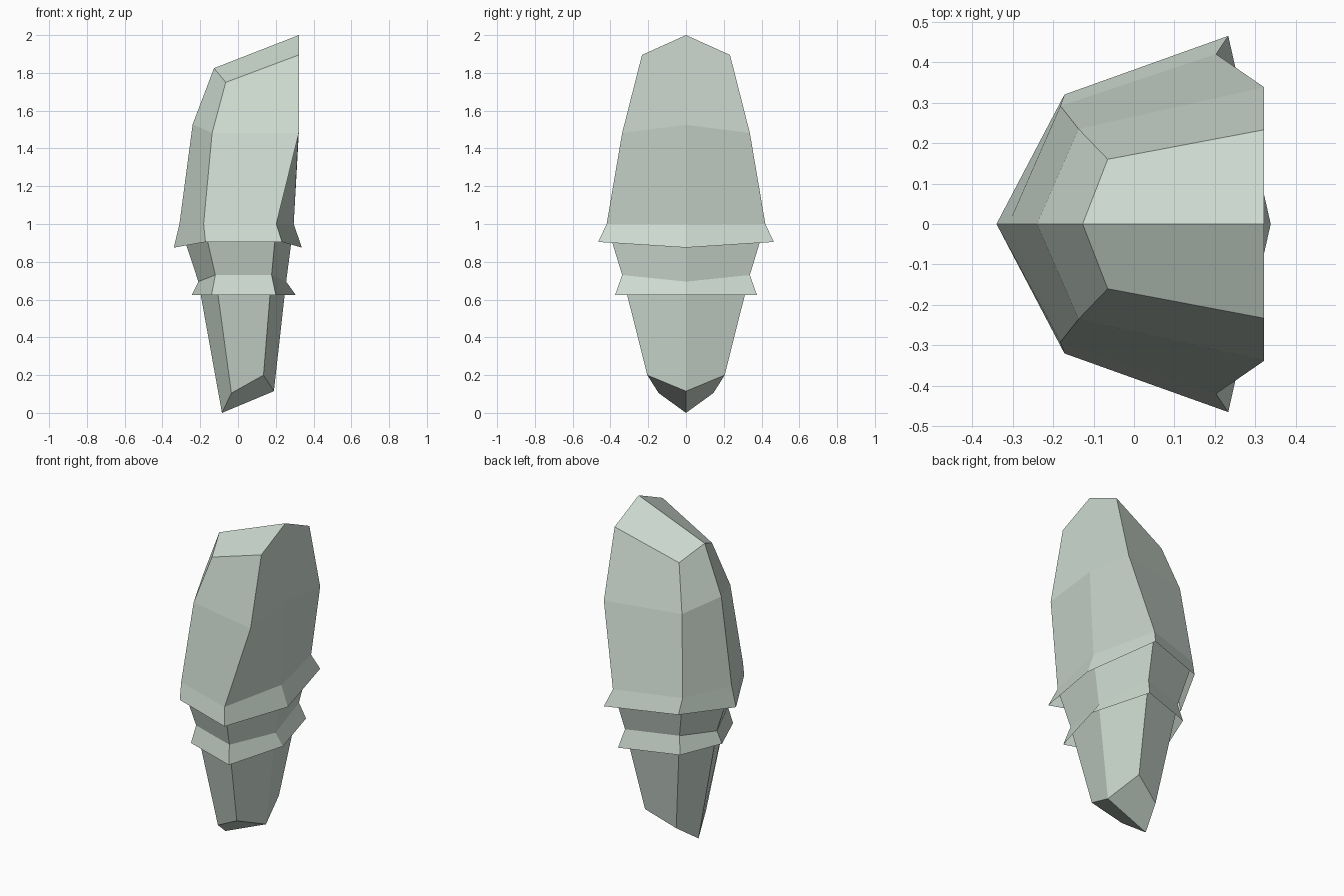
import bpy, bmesh

if "Cube" in bpy.data.objects:
    bpy.data.objects.remove(bpy.data.objects["Cube"])

mat = bpy.data.materials.new("pale grey green")
mat.diffuse_color = (0.61, 0.70, 0.63, 1)
mat.use_nodes = True
mat.node_tree.nodes["Principled BSDF"].inputs["Base Color"].default_value = mat.diffuse_color


def ring(bm, back, back_corner, front_corner, front):
    """Six-sided ring, mirrored over y = 0; the tips are (x, z), the corners (x, y, z)."""
    half = [(back[0], 0, back[1]), back_corner, front_corner, (front[0], 0, front[1])]
    other = [(x, -y, z) for x, y, z in (front_corner, back_corner)]
    return [bm.verts.new(p) for p in half + other]


def loft(name, rings, caps=False):
    bm = bmesh.new()
    loops = [ring(bm, *r) for r in rings]
    for low, high in zip(loops, loops[1:]):
        for i in range(6):
            j = (i + 1) % 6
            bm.faces.new((low[j], low[i], high[i], high[j]))
    if caps:  # each end closes with two faces meeting in a ridge on y = 0
        for r in (loops[0], loops[-1]):
            bm.faces.new(r[0:4])
            bm.faces.new((r[3], r[4], r[5], r[0]))
        bmesh.ops.recalc_face_normals(bm, faces=bm.faces)
    me = bpy.data.meshes.new(name)
    bm.to_mesh(me)
    bm.free()
    me.materials.append(mat)
    ob = bpy.data.objects.new(name, me)
    bpy.context.collection.objects.link(ob)
    return ob


# Rings, from the bottom up
foot = ((-0.085, 0.0), (-0.035, 0.145, 0.105), (0.135, 0.205, 0.2), (0.19, 0.115))
waist = ((-0.21, 0.695), (-0.12, 0.235, 0.73), (0.178, 0.338, 0.73), (0.255, 0.695))
shoulder = ((-0.31, 1.0), (-0.182, 0.292, 1.0), (0.203, 0.42, 1.0), (0.295, 1.0))
chest = ((-0.24, 1.528), (-0.137, 0.235, 1.482), (0.322, 0.338, 1.482), (0.322, 1.525))
top = ((-0.127, 1.825), (-0.065, 0.16, 1.75), (0.322, 0.233, 1.895), (0.322, 2.0))

# Flared lower edges of the two skirts
low_hem = ((-0.245, 0.625), (-0.14, 0.257, 0.625), (0.2, 0.375, 0.625), (0.305, 0.625))
high_hem = ((-0.34, 0.875), (-0.172, 0.32, 0.905), (0.233, 0.465, 0.905), (0.338, 0.875))

# Solid shard and the two thin flaring skirts
loft("shard_body", [foot, waist, shoulder, chest, top], caps=True)
loft("lower_skirt", [low_hem, waist])
loft("upper_skirt", [high_hem, shoulder])
